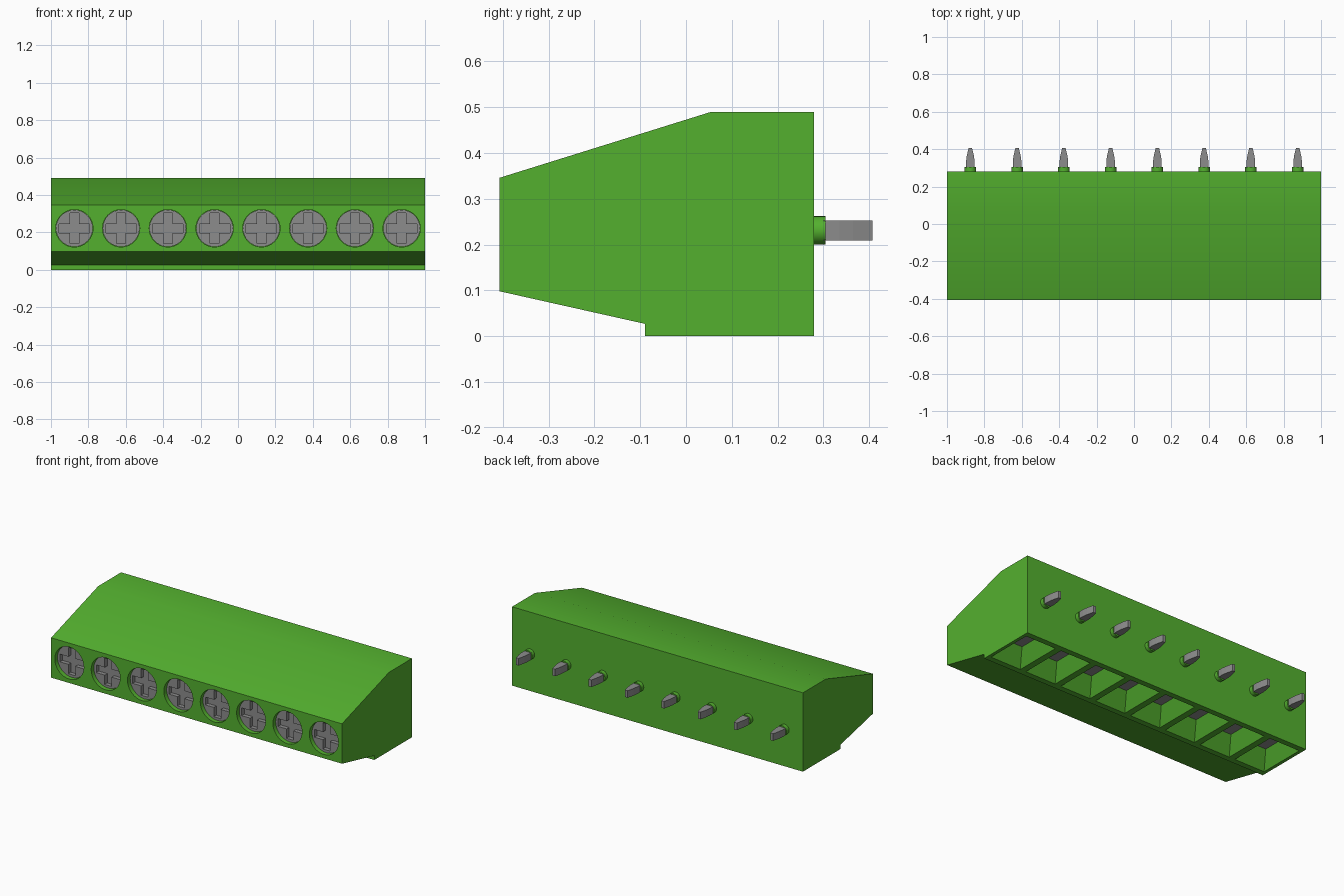
import bpy, bmesh, math
from mathutils import Matrix

if "Cube" in bpy.data.objects:
    bpy.data.objects.remove(bpy.data.objects["Cube"])

COUNT, PITCH = 8, 0.25
XS = [(i - (COUNT - 1) / 2) * PITCH for i in range(COUNT)]
SCREW_Z, PIN_Z = 0.222, 0.231


def material(name, rgb):
    m = bpy.data.materials.new(name)
    m.diffuse_color = (*rgb, 1)
    m.use_nodes = True
    m.node_tree.nodes["Principled BSDF"].inputs["Base Color"].default_value = m.diffuse_color
    return m


GREEN = material("terminal green", (0.088, 0.435, 0.028))
GREY = material("metal grey", (0.262, 0.262, 0.262))


def finish(name, bm, mat):
    bmesh.ops.recalc_face_normals(bm, faces=bm.faces[:])
    me = bpy.data.meshes.new(name)
    bm.to_mesh(me)
    bm.free()
    me.materials.append(mat)
    ob = bpy.data.objects.new(name, me)
    bpy.context.collection.objects.link(ob)
    return ob


def loft(bm, rings):
    """Closed solid through rings of equal point count."""
    vs = [[bm.verts.new(p) for p in r] for r in rings]
    bm.faces.new(vs[0])
    bm.faces.new(vs[-1])
    n = len(rings[0])
    for a, b in zip(vs, vs[1:]):
        for i in range(n):
            j = (i + 1) % n
            bm.faces.new((a[i], a[j], b[j], b[i]))


def cylinder(bm, x, z, r, y0, y1, sides=32):
    loft(bm, [[(x + r * math.cos(2 * math.pi * k / sides), y,
                z + r * math.sin(2 * math.pi * k / sides)) for k in range(sides)]
              for y in (y0, y1)])


def rect(x, z, hx, y0, y1):
    return [(x - hx, y0, z), (x + hx, y0, z), (x + hx, y1, z), (x - hx, y1, z)]


def cut(ob, cutter):
    mod = ob.modifiers.new("cut", 'BOOLEAN')
    mod.operation, mod.solver, mod.object = 'DIFFERENCE', 'EXACT', cutter
    bpy.context.view_layer.objects.active = ob
    bpy.ops.object.modifier_apply(modifier=mod.name)
    bpy.data.objects.remove(cutter)


def smooth(ob):
    bpy.ops.object.select_all(action='DESELECT')
    ob.select_set(True)
    bpy.context.view_layer.objects.active = ob
    bpy.ops.object.shade_smooth_by_angle(angle=math.radians(30))


# Housing: side profile extruded along x
profile = [(-0.407, 0.098), (-0.09, 0.027), (-0.09, 0), (0.28, 0),
           (0.28, 0.49), (0.055, 0.49), (-0.407, 0.346)]
bm = bmesh.new()
loft(bm, [[(x, y, z) for y, z in profile] for x in (-1, 1)])
housing = finish("housing", bm, GREEN)

# Round screw wells in the front
bm = bmesh.new()
for x in XS:
    cylinder(bm, x, SCREW_Z, 0.1, -0.5, -0.34)
cut(housing, finish("well_cutter", bm, GREEN))

# Tapered wire entries in the underside
DEPTH = 0.1
bm = bmesh.new()
for x in XS:
    loft(bm, [rect(x, -0.02, 0.105, -0.055, 0.245), rect(x, 0, 0.105, -0.055, 0.245),
              rect(x, DEPTH, 0.055, 0.02, 0.17)])
cut(housing, finish("entry_cutter", bm, GREEN))
smooth(housing)

# Metal clamp plates at the end of the wire entries
bm = bmesh.new()
for x in XS:
    loft(bm, [rect(x, DEPTH - 0.006, 0.057, 0.017, 0.173),
              rect(x, DEPTH + 0.003, 0.057, 0.017, 0.173)])
finish("wire_clamps", bm, GREY)

# Screws with cross slots
bm = bmesh.new()
for x in XS:
    cylinder(bm, x, SCREW_Z, 0.0985, -0.382, -0.341)
screws = finish("screws", bm, GREY)
bm = bmesh.new()
a, w = 0.082, 0.024
cross = [(-w, -a), (w, -a), (w, -w), (a, -w), (a, w), (w, w),
         (w, a), (-w, a), (-w, w), (-a, w), (-a, -w), (-w, -w)]
for x in XS:
    loft(bm, [[(x + u, y, SCREW_Z + v) for u, v in cross] for y in (-0.4, -0.357)])
cut(screws, finish("slot_cutter", bm, GREY))
smooth(screws)

# Collars around the pins
bm = bmesh.new()
for x in XS:
    cylinder(bm, x, PIN_Z, 0.031, 0.275, 0.305, 24)
smooth(finish("pin_collars", bm, GREEN))

# Flat pins tapering to a blunt tip
half = [(0.023, 0.3), (0.023, 0.335), (0.019, 0.365), (0.009, 0.407)]
outline = half + [(-u, y) for u, y in reversed(half)]
bm = bmesh.new()
for x in XS:
    loft(bm, [[(x + u, y, z) for u, y in outline] for z in (PIN_Z - 0.022, PIN_Z + 0.022)])
finish("pins", bm, GREY)
